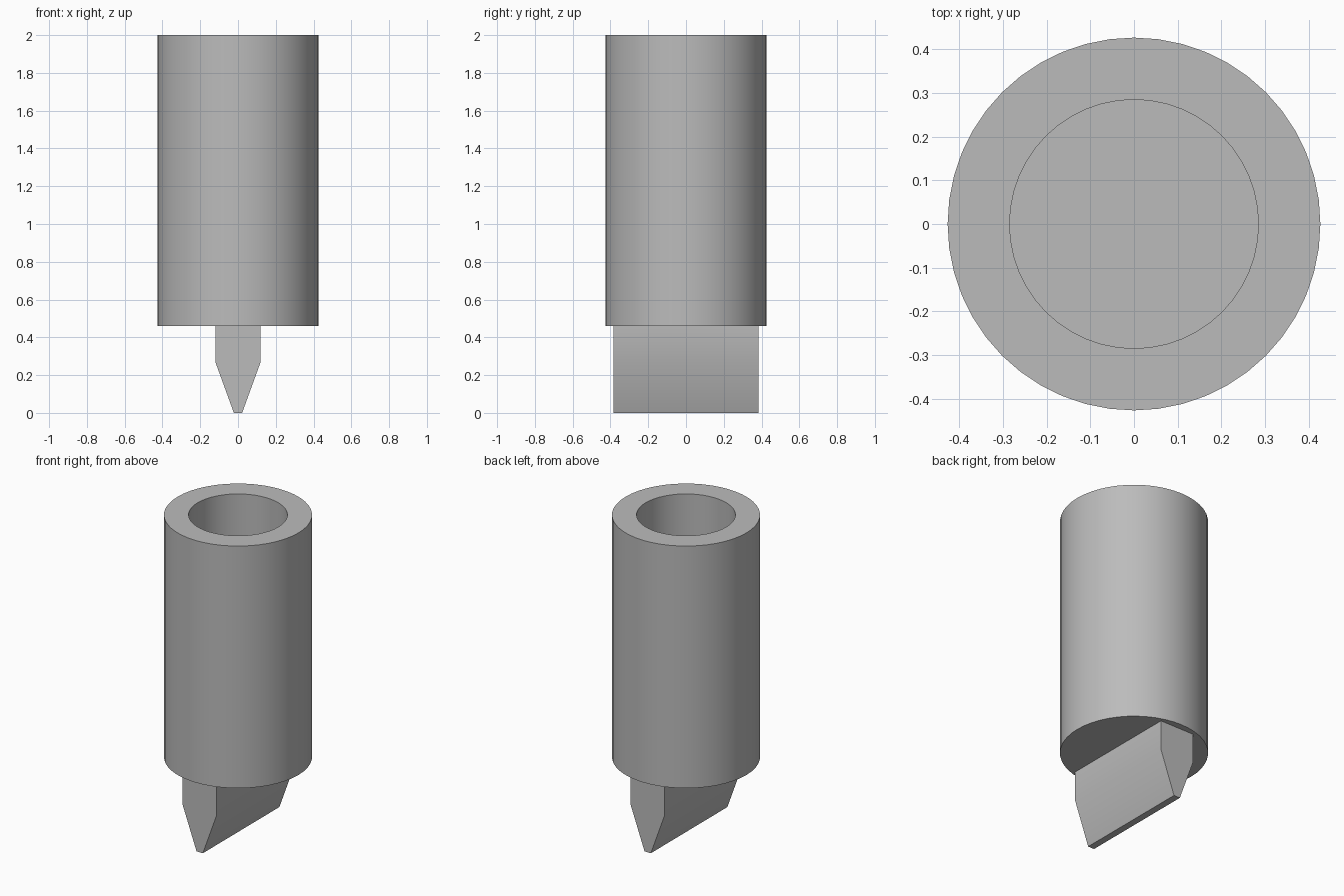
import bpy
import bmesh
from math import cos, sin, tau, radians

cube = bpy.data.objects.get("Cube")
if cube:
    bpy.data.objects.remove(cube, do_unlink=True)

grey = bpy.data.materials.new("plain grey")
grey.use_nodes = True
colour = (0.5, 0.5, 0.5, 1)
grey.diffuse_color = colour
grey.node_tree.nodes["Principled BSDF"].inputs["Base Color"].default_value = colour

SEGMENTS = 48
BODY_BOTTOM, TOP = 0.46, 2.0


def add_object(name, bm):
    bmesh.ops.recalc_face_normals(bm, faces=bm.faces)
    mesh = bpy.data.meshes.new(name)
    bm.to_mesh(mesh)
    bm.free()
    mesh.materials.append(grey)
    obj = bpy.data.objects.new(name, mesh)
    bpy.context.collection.objects.link(obj)
    bpy.ops.object.select_all(action="DESELECT")
    obj.select_set(True)
    bpy.context.view_layer.objects.active = obj
    bpy.ops.object.shade_smooth_by_angle(angle=radians(30))
    return obj


# Hollow cylindrical holder: outer wall, flat rim, blind bore
bm = bmesh.new()
profile = [(0.427, BODY_BOTTOM), (0.427, TOP), (0.285, TOP), (0.285, 0.6)]
rings = [[bm.verts.new((r * cos(tau * i / SEGMENTS), r * sin(tau * i / SEGMENTS), z))
          for i in range(SEGMENTS)] for r, z in profile]
for low, high in zip(rings, rings[1:]):
    for i in range(SEGMENTS):
        j = (i + 1) % SEGMENTS
        bm.faces.new((low[i], low[j], high[j], high[i]))
bm.faces.new(rings[0])
bm.faces.new(rings[-1])
add_object("holder_sleeve", bm)

# Chisel blade: tapered section extruded front to back
bm = bmesh.new()
half = [(0.12, BODY_BOTTOM), (0.12, 0.27), (0.022, 0)]
outline = half + [(-x, z) for x, z in reversed(half)]
face = bm.faces.new([bm.verts.new((x, -0.385, z)) for x, z in outline])
extruded = bmesh.ops.extrude_face_region(bm, geom=[face])["geom"]
bmesh.ops.translate(bm, vec=(0, 0.77, 0),
                    verts=[v for v in extruded if isinstance(v, bmesh.types.BMVert)])
add_object("chisel_blade", bm)
